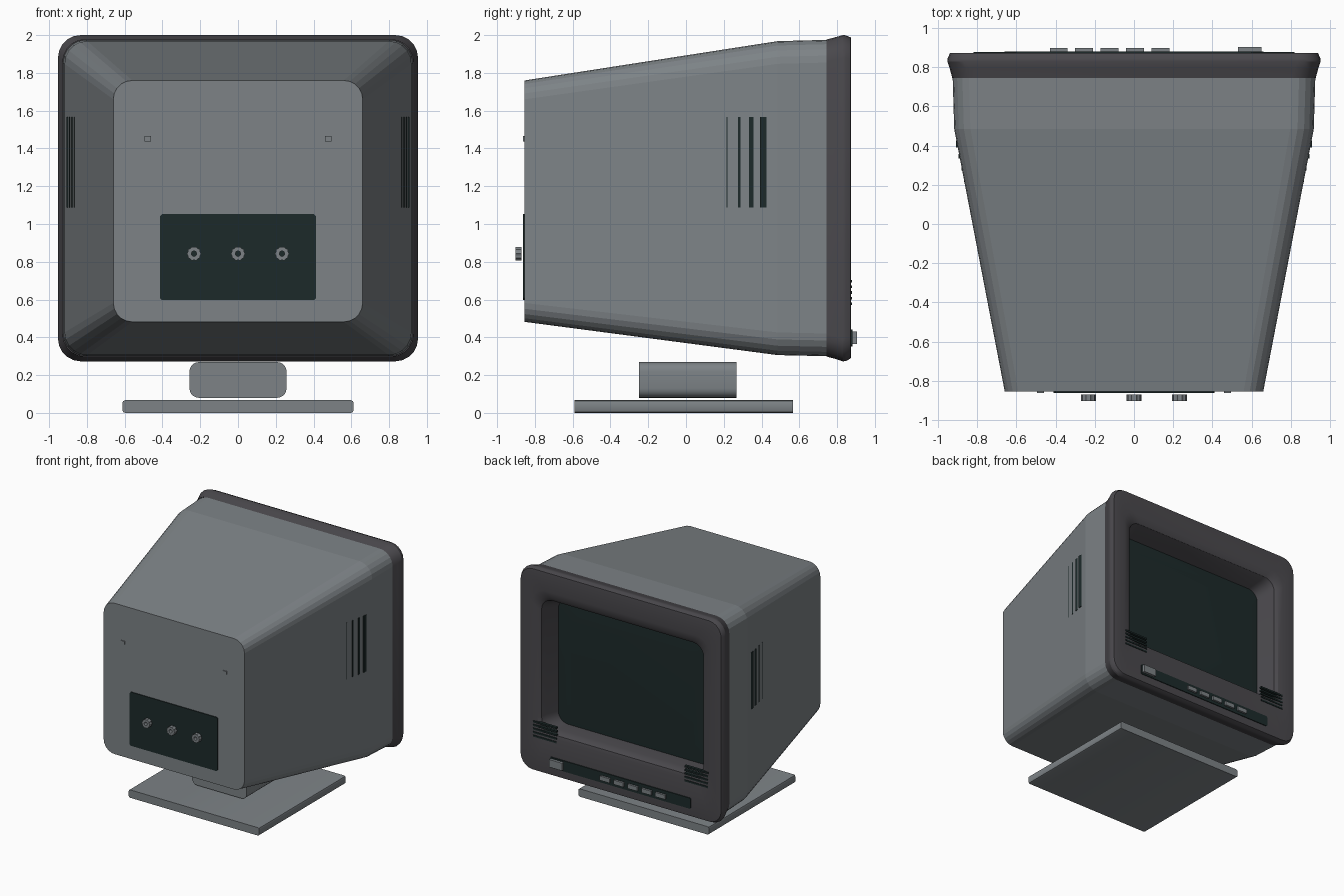
import bpy, bmesh, math

if "Cube" in bpy.data.objects:
    bpy.data.objects.remove(bpy.data.objects["Cube"])


def colour(name, rgb):
    m = bpy.data.materials.new(name)
    m.diffuse_color = (*rgb, 1)
    m.use_nodes = True
    m.node_tree.nodes["Principled BSDF"].inputs["Base Color"].default_value = m.diffuse_color
    return m


GREY = colour("grey_plastic", (0.205, 0.226, 0.24))
CHARCOAL = colour("charcoal_plastic", (0.069, 0.066, 0.074))
DARK = colour("dark_green_glass", (0.012, 0.023, 0.023))


def finish(name, bm, mat, angle=25):
    mesh = bpy.data.meshes.new(name)
    bm.to_mesh(mesh)
    bm.free()
    mesh.materials.append(mat)
    ob = bpy.data.objects.new(name, mesh)
    bpy.context.collection.objects.link(ob)
    if angle:
        bpy.ops.object.select_all(action='DESELECT')
        ob.select_set(True)
        bpy.context.view_layer.objects.active = ob
        bpy.ops.object.shade_smooth_by_angle(angle=math.radians(angle))
    return ob


def loft(name, sections, mat, start=True, end=True, seg=5, angle=25):
    """Join rounded rectangles (y, half width, z low, z high, radius) along y."""
    bm = bmesh.new()
    rings = []
    for y, w, z0, z1, r in sections:
        ring = []
        corners = [(w - r, z1 - r), (r - w, z1 - r), (r - w, z0 + r), (w - r, z0 + r)]
        for q, (cx, cz) in enumerate(corners):
            for i in range(seg + 1):
                t = math.pi / 2 * (q + i / seg)
                ring.append(bm.verts.new((cx + r * math.cos(t), y, cz + r * math.sin(t))))
        rings.append(ring)
    for a, b in zip(rings, rings[1:]):
        for i in range(len(a)):
            j = (i + 1) % len(a)
            bm.faces.new((a[i], b[i], b[j], a[j]))
    if start:
        bm.faces.new(rings[0])
    if end:
        bm.faces.new(rings[-1][::-1])
    return finish(name, bm, mat, angle)


def box(name, x, y, z, mat):
    """Box from (low, high) pairs."""
    bm = bmesh.new()
    bmesh.ops.create_cube(bm, size=1)
    for v in bm.verts:
        v.co = [sum(p) / 2 + c * (p[1] - p[0]) for p, c in zip((x, y, z), v.co)]
    return finish(name, bm, mat, angle=0)


def socket(name, cx, cz, y0, y1, outer, inner, mat, n=20):
    """Hollow knob along y with a ridged rim."""
    bm = bmesh.new()
    rings = []
    for y, r, ridge in ((y1, outer, 0.004), (y0, outer, 0.004), (y0, inner, 0), (y1, inner, 0)):
        ring = []
        for i in range(n):
            t, rr = 2 * math.pi * i / n, r - ridge * (i % 2)
            ring.append(bm.verts.new((cx + rr * math.cos(t), y, cz + rr * math.sin(t))))
        rings.append(ring)
    for k in range(4):
        a, b = rings[k], rings[(k + 1) % 4]
        for i in range(n):
            j = (i + 1) % n
            bm.faces.new((a[i], a[j], b[j], b[i]))
    bmesh.ops.recalc_face_normals(bm, faces=bm.faces)
    return finish(name, bm, mat, angle=0)


# Tapered casing
loft("casing", [(-0.855, 0.66, 0.482, 1.76, 0.1),
                (0.485, 0.918, 0.306, 1.968, 0.12),
                (0.75, 0.926, 0.3, 1.975, 0.12)], GREY, end=False, angle=5)

# Flared bezel, its face easing into the screen recess
loft("bezel", [(0.745, 0.928, 0.298, 1.977, 0.12),
               (0.795, 0.941, 0.285, 1.99, 0.12),
               (0.83, 0.953, 0.273, 2.0, 0.12),
               (0.845, 0.952, 0.274, 1.999, 0.12),
               (0.872, 0.94, 0.288, 1.988, 0.115),
               (0.874, 0.925, 0.305, 1.972, 0.11),
               (0.874, 0.83, 0.6, 1.83, 0.12),
               (0.866, 0.785, 0.63, 1.78, 0.11),
               (0.848, 0.76, 0.642, 1.752, 0.1),
               (0.8, 0.747, 0.65, 1.732, 0.1),
               (0.685, 0.715, 0.653, 1.7, 0.09)], CHARCOAL, start=False, end=False)

# Recessed screen
loft("screen", [(0.665, 0.725, 0.645, 1.71, 0.09),
                (0.687, 0.72, 0.648, 1.705, 0.09),
                (0.693, 0.6, 0.77, 1.585, 0.07)], DARK)

# Stand
loft("base_plate", [(-0.59, 0.612, 0.0, 0.067, 0.015),
                    (0.567, 0.612, 0.0, 0.067, 0.015)], GREY, seg=2)
loft("neck", [(-0.25, 0.257, 0.08, 0.269, 0.05),
              (0.267, 0.257, 0.08, 0.269, 0.05)], GREY)

# Control strip and buttons
loft("control_strip", [(0.865, 0.66, 0.352, 0.442, 0.008),
                       (0.881, 0.66, 0.352, 0.442, 0.008)], DARK, seg=1)
for i in range(5):
    x = -0.385 + 0.13 * i
    box(f"button_{i + 1}", (x - 0.045, x + 0.045), (0.87, 0.898), (0.378, 0.414), GREY)
box("power_button", (0.53, 0.65), (0.87, 0.904), (0.366, 0.43), GREY)

# Speaker slots, side vents and rear hooks, mirrored
for side, s in (("left", -1), ("right", 1)):
    for i in range(5):
        z = 0.577 + 0.03 * i
        box(f"speaker_slot_{side}_{i + 1}", sorted((s * 0.6, s * 0.82)),
            (0.855, 0.879), (z - 0.007, z + 0.007), DARK)
    for i, (y0, y1) in enumerate(((0.214, 0.22), (0.274, 0.289), (0.334, 0.358), (0.391, 0.426))):
        wall = 0.66 + (y1 + 0.855) * 0.258 / 1.34
        box(f"side_vent_{side}_{i + 1}", sorted((s * (wall - 0.03), s * (wall + 0.0015))),
            (y0, y1), (1.088, 1.567), DARK)
    box(f"rear_hook_{side}", sorted((s * 0.46, s * 0.495)), (-0.863, -0.85), (1.437, 1.465), GREY)

# Rear connector panel with sockets
loft("rear_panel", [(-0.862, 0.412, 0.597, 1.052, 0.01),
                    (-0.85, 0.412, 0.597, 1.052, 0.01)], DARK, seg=1)
for i, x in enumerate((-0.233, 0, 0.233)):
    socket(f"rear_socket_{i + 1}", x, 0.843, -0.903, -0.87, 0.038, 0.014, GREY)
